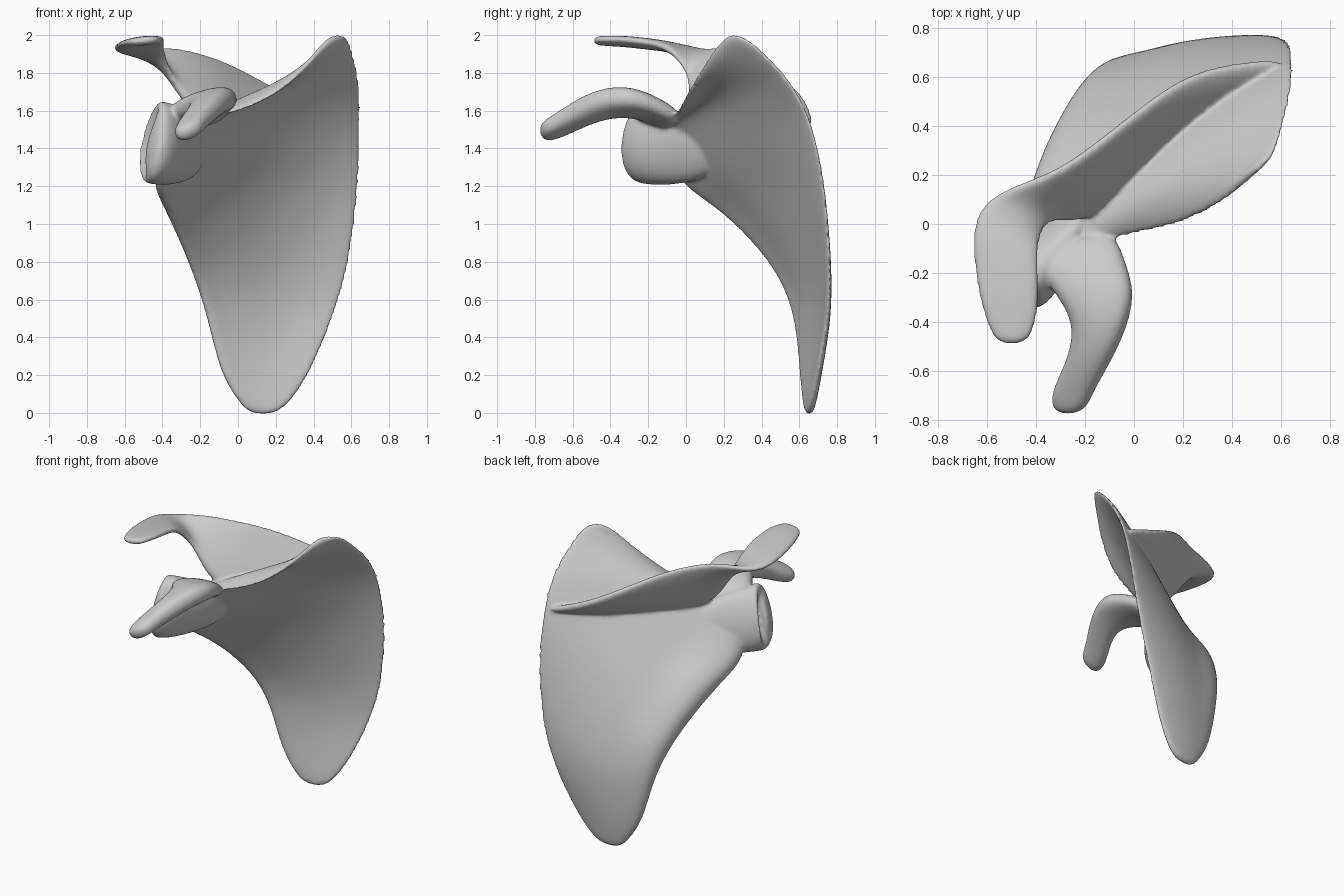
import bpy, bmesh, math
from mathutils import Vector as V

bm = bmesh.new()
K = 16


def loft(sections, power=0.7, bumps=None):
    """Closed loft; section = (edge P, edge Q, half thickness at P, at Q, bow).
    bumps swells the rear of each section close to edge P."""
    secs = [(V(p), V(q), a, b, w) for p, q, a, b, w in sections]
    mids = [(s[0] + s[1]) / 2 for s in secs]
    rings = []
    for i, (p, q, a, b, bow) in enumerate(secs):
        tan = mids[min(i + 1, len(secs) - 1)] - mids[max(i - 1, 0)]
        n = (q - p).cross(tan).normalized()
        ring = []
        for k in range(K):
            ang = 2 * math.pi * k / K
            u = (1 - math.cos(ang)) / 2
            s = math.sin(ang)
            t = math.copysign(abs(s) ** power, s) * (a + (b - a) * u ** 0.6)
            t -= bow * 4 * u * (1 - u)
            if bumps:
                t -= bumps[i] * math.exp(-((u - 0.1) / 0.12) ** 2) * (1 if s < -0.01 else 0.35)
            ring.append(bm.verts.new(p.lerp(q, u) + n * t))
        rings.append(ring)
    faces = [bm.faces.new((r[k], r[(k + 1) % K], s[(k + 1) % K], s[k]))
             for r, s in zip(rings, rings[1:]) for k in range(K)]
    faces += [bm.faces.new(rings[0]), bm.faces.new(rings[-1])]
    bmesh.ops.recalc_face_normals(bm, faces=faces)


# blade: lateral/superior border to medial border, bottom to top
loft([
    ((.06, .645, -.01), (.19, .655, -.01), .02, .02, 0),
    ((-.01, .63, .07), (.28, .67, .05), .035, .025, .01),
    ((-.105, .61, .22), (.395, .70, .22), .045, .022, .03),
    ((-.165, .58, .5), (.515, .755, .5), .05, .022, .05),
    ((-.235, .49, .72), (.595, .765, .76), .055, .022, .06),
    ((-.315, .32, .92), (.64, .75, 1.05), .06, .022, .07),
    ((-.395, .13, 1.09), (.66, .725, 1.3), .065, .022, .07),
    ((-.46, -.06, 1.21), (.665, .675, 1.53), .07, .022, .06),
    ((-.38, -.12, 1.42), (.665, .615, 1.67), .06, .022, .05),
    ((-.25, -.10, 1.55), (.65, .525, 1.8), .05, .022, .04),
    ((-.03, -.05, 1.58), (.62, .42, 1.91), .024, .022, .03),
    ((.20, -.005, 1.68), (.59, .33, 1.985), .022, .02, .02),
    ((.37, .10, 1.85), (.56, .27, 2.005), .02, .02, .01),
    ((.45, .19, 1.97), (.51, .24, 2.005), .018, .018, 0),
], 0.5, [0, 0, .01, .03, .06, .085, .09, .05, .01, 0, 0, 0, 0, 0])

# spine ridge sweeping out into the flat acromion: crest edge to inner edge
loft([
    ((.62, .675, 1.53), (.60, .62, 1.52), .02, .02, 0),
    ((.40, .655, 1.61), (.38, .52, 1.52), .03, .035, 0),
    ((.20, .605, 1.71), (.20, .36, 1.51), .03, .045, 0),
    ((.0, .45, 1.83), (.0, .18, 1.51), .03, .055, 0),
    ((-.17, .315, 1.90), (-.14, .05, 1.52), .03, .06, 0),
    ((-.30, .225, 1.93), (-.25, .01, 1.60), .03, .045, 0),
    ((-.43, .175, 1.94), (-.34, .02, 1.74), .03, .035, 0),
    ((-.59, .12, 1.91), (-.375, -.03, 1.86), .03, .03, 0),
    ((-.665, .01, 1.925), (-.39, -.11, 1.945), .03, .03, 0),
    ((-.655, -.17, 1.94), (-.385, -.22, 1.965), .028, .03, 0),
    ((-.63, -.32, 1.955), (-.385, -.34, 1.98), .025, .028, 0),
    ((-.59, -.44, 1.96), (-.41, -.45, 1.98), .025, .025, 0),
    ((-.55, -.49, 1.965), (-.45, -.49, 1.975), .02, .02, 0),
])

# glenoid socket head and neck: top edge to bottom edge
loft([
    ((-.42, -.21, 1.54), (-.47, -.20, 1.31), .06, .09, 0),
    ((-.425, -.24, 1.65), (-.50, -.23, 1.215), .11, .18, 0),
    ((-.39, -.21, 1.66), (-.465, -.195, 1.205), .11, .175, 0),
    ((-.28, -.09, 1.61), (-.36, -.05, 1.20), .08, .10, 0),
    ((-.12, .12, 1.54), (-.20, .17, 1.25), .04, .04, 0),
], 0.85)

# coracoid hook: left edge to right edge
loft([
    ((-.38, -.11, 1.52), (-.08, -.01, 1.55), .08, .05, 0),
    ((-.38, -.22, 1.60), (-.04, -.13, 1.62), .075, .06, 0),
    ((-.27, -.35, 1.62), (.01, -.27, 1.68), .085, .075, 0),
    ((-.24, -.46, 1.59), (-.03, -.42, 1.69), .085, .07, 0),
    ((-.28, -.58, 1.53), (-.09, -.55, 1.645), .075, .065, 0),
    ((-.345, -.70, 1.465), (-.165, -.68, 1.56), .055, .055, 0),
    ((-.32, -.775, 1.455), (-.20, -.775, 1.51), .045, .045, 0),
])

me = bpy.data.meshes.new("shoulder_blade")
bm.to_mesh(me)
bm.free()
ob = bpy.data.objects.new("shoulder_blade", me)
bpy.context.collection.objects.link(ob)

# refine, fuse the parts into one skin and soften the joins
sub = ob.modifiers.new("refine", 'SUBSURF')
sub.levels = sub.render_levels = 2
rem = ob.modifiers.new("fuse", 'REMESH')
rem.mode = 'VOXEL'
rem.voxel_size = 0.011
rem.use_smooth_shade = True
smo = ob.modifiers.new("soften", 'SMOOTH')
smo.factor = 0.5
smo.iterations = 8
